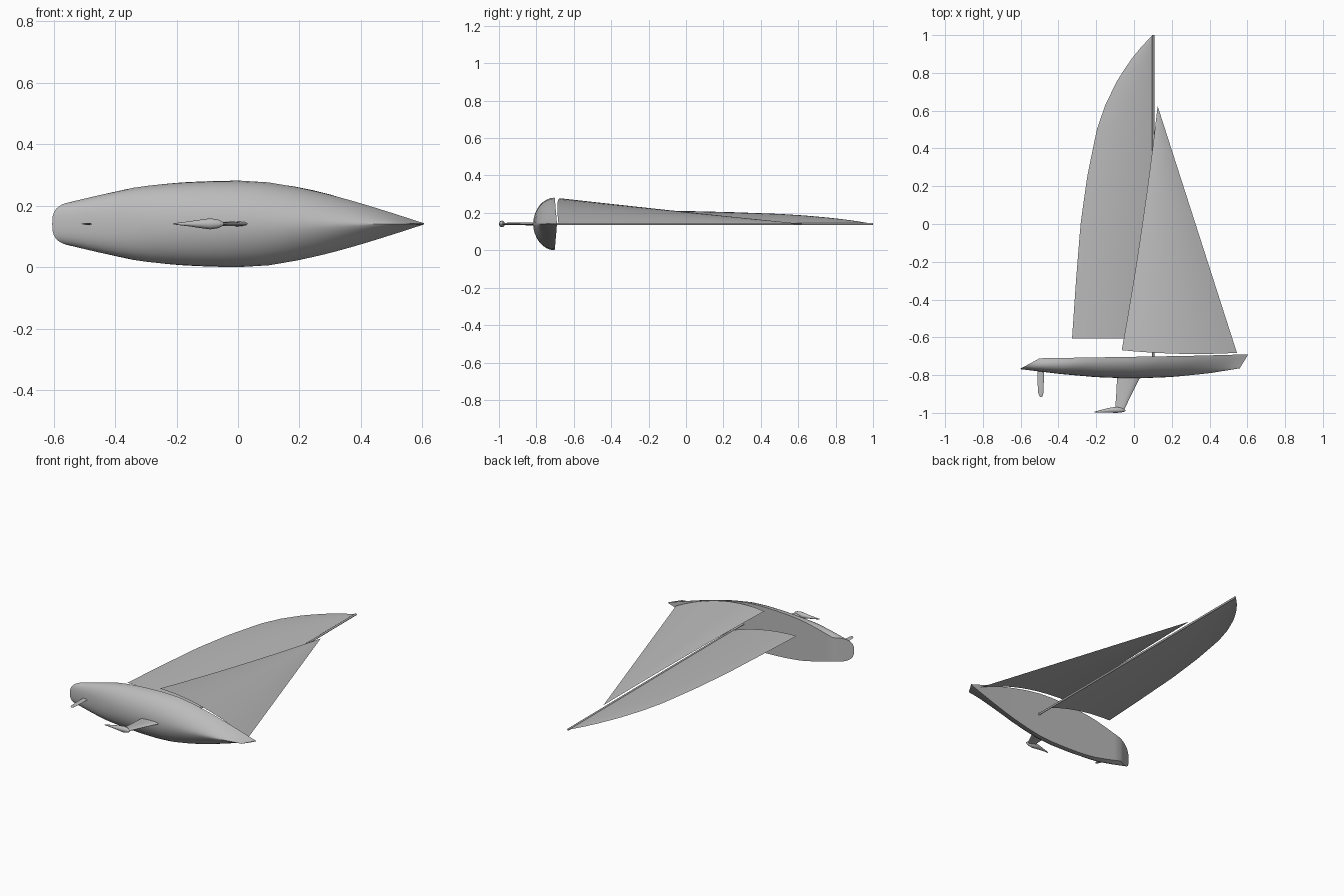
import bpy, bmesh, math

if "Cube" in bpy.data.objects:
    bpy.data.objects.remove(bpy.data.objects["Cube"])

CZ = 0.141  # centre plane of the boat, which lies on its side

grey = bpy.data.materials.new("light_grey")
grey.diffuse_color = (0.5, 0.5, 0.5, 1)
grey.use_nodes = True
grey.node_tree.nodes["Principled BSDF"].inputs["Base Color"].default_value = grey.diffuse_color


def finish(bm, name, angle=35, sheet=False):
    bmesh.ops.recalc_face_normals(bm, faces=bm.faces)
    if sheet:
        bm.normal_update()
        if sum(f.normal.z for f in bm.faces) < 0:
            bmesh.ops.reverse_faces(bm, faces=bm.faces)
    me = bpy.data.meshes.new(name)
    bm.to_mesh(me)
    bm.free()
    me.materials.append(grey)
    ob = bpy.data.objects.new(name, me)
    bpy.context.collection.objects.link(ob)
    bpy.ops.object.select_all(action='DESELECT')
    ob.select_set(True)
    bpy.context.view_layer.objects.active = ob
    bpy.ops.object.shade_smooth_by_angle(angle=math.radians(angle))
    return ob


def loft(name, rings, angle=35):
    """Skin closed rings of points and cap both ends."""
    bm = bmesh.new()
    rows = [[bm.verts.new(p) for p in r] for r in rings]
    n = len(rows[0])
    for a, b in zip(rows, rows[1:]):
        for i in range(n):
            j = (i + 1) % n
            bm.faces.new((a[i], a[j], b[j], b[i]))
    bm.faces.new(rows[0])
    bm.faces.new(rows[-1])
    return finish(bm, name, angle)


def interp(table, x):
    for (x0, y0), (x1, y1) in zip(table, table[1:]):
        if x <= x1:
            return y0 + (y1 - y0) * (x - x0) / (x1 - x0)
    return table[-1][1]


def foil(y, lead, trail, thick):
    """Streamlined section across a fin, blunt towards the bow."""
    pts = []
    for i in range(12):
        a = 2 * math.pi * i / 12
        u = 0.5 - 0.5 * math.cos(a)
        z = thick * math.sin(a) * (1.15 - 0.7 * u)
        pts.append((lead + (trail - lead) * u, y, CZ + z))
    return pts


def sail(name, luff, leech, foot_drop, twist, camber, rows=18, cols=10):
    """Curved sheet between a luff line and a leech line."""
    bm = bmesh.new()
    grid = []
    for r in range(rows + 1):
        v = r / rows
        (xa, ya), (xb, yb) = luff(v), leech(v)
        c = abs(xb - xa)
        line = []
        for k in range(cols + 1):
            u = k / cols
            bow = 4 * u * (1 - u)
            y = ya + (yb - ya) * u - foot_drop * bow * (1 - v) ** 4
            line.append(bm.verts.new((xa + (xb - xa) * u, y,
                                      CZ + c * (twist * u + camber * bow))))
        grid.append(line)
    for a, b in zip(grid, grid[1:]):
        for k in range(cols):
            bm.faces.new((a[k], a[k + 1], b[k + 1], b[k]))
    bmesh.ops.remove_doubles(bm, verts=bm.verts, dist=1e-5)
    return finish(bm, name, 60, sheet=True)


# hull: raked transom and stem, rounded sections turning to a V at the bow
beam = [(-.5, .073), (-.4, .100), (-.3, .123), (-.2, .134), (-.1, .139), (0, .141),
        (.1, .135), (.2, .118), (.3, .095), (.4, .067), (.5, .036), (.605, .002)]
keel_line = [(-.605, -.768), (-.4, -.793), (-.2, -.811), (0, -.818),
             (.2, -.810), (.4, -.790), (.56, -.764)]
sheer = [(-.5, -.711), (0, -.703), (.3, -.698), (.605, -.690)]
power = [(-.5, 2.9), (-.2, 2.1), (.2, 1.9), (.605, 1.4)]
rings = []
for i in range(25):
    s = i / 24
    xd, xk = -.5 + 1.105 * s, -.605 + 1.165 * s
    b, yd, yk = interp(beam, xd), interp(sheer, xd), interp(keel_line, xk)
    p = 2 / interp(power, xd)
    ring = []
    for j in range(17):
        t = math.pi * j / 16 - math.pi / 2
        d = max(math.cos(t), 0) ** p if 0 < j < 16 else 0
        z = math.copysign(abs(math.sin(t)) ** p, t) if j != 8 else 0
        ring.append((xd + (xk - xd) * d, yd + (yk - yd) * d, CZ + b * z))
    rings.append(ring)
loft("hull", rings)

# keel fin, rudder
loft("keel_fin", [foil(-.795, .055, -.09, .012), foil(-.82, .028, -.09, .009),
                  foil(-.90, -.012, -.094, .008), foil(-.985, -.053, -.10, .007)], 50)
loft("rudder", [foil(-.77, -.476, -.510, .004), foil(-.85, -.478, -.510, .004),
                foil(-.895, -.480, -.507, .003), foil(-.912, -.484, -.500, .002),
                foil(-.916, -.488, -.495, .001)], 50)

# ballast bulb: x, centre y, half height, half width
bulb = [(-.21, -.996, .002, .002), (-.16, -.989, .009, .008), (-.12, -.985, .014, .014),
        (-.09, -.984, .016, .018), (-.065, -.985, .012, .014), (-.05, -.987, .006, .007),
        (-.045, -.988, .001, .001)]
loft("ballast_bulb", [[(x, y + ry * math.cos(a), CZ + rz * math.sin(a))
                       for a in (math.tau * k / 12 for k in range(12))]
                      for x, y, ry, rz in bulb], 50)

# mast
loft("mast", [[(.102 + .006 * math.cos(a), y, CZ + .006 * math.sin(a))
               for a in (math.tau * k / 10 for k in range(10))] for y in (-.705, 1)], 50)

# mainsail with a full rounded leech
leech = [(-.605, -.328), (-.3, -.307), (0, -.283), (.25, -.248), (.5, -.197), (.63, -.152),
         (.77, -.084), (.89, -.002), (.96, .058), (1, .098)]


def main_leech(v):
    y = -.605 + 1.605 * v
    return interp(leech, y), y


sail("mainsail", lambda v: (.1, -.605 + 1.605 * v), main_leech, 0, .18, .045, rows=26)

# jib with a slightly hollow leech and drooping foot
sail("jib", lambda v: (.545 - .42 * v, -.682 + 1.307 * v),
     lambda v: (-.065 + .19 * v + .011 * 4 * v * (1 - v), -.668 + 1.293 * v),
     .012, .222, .07)
